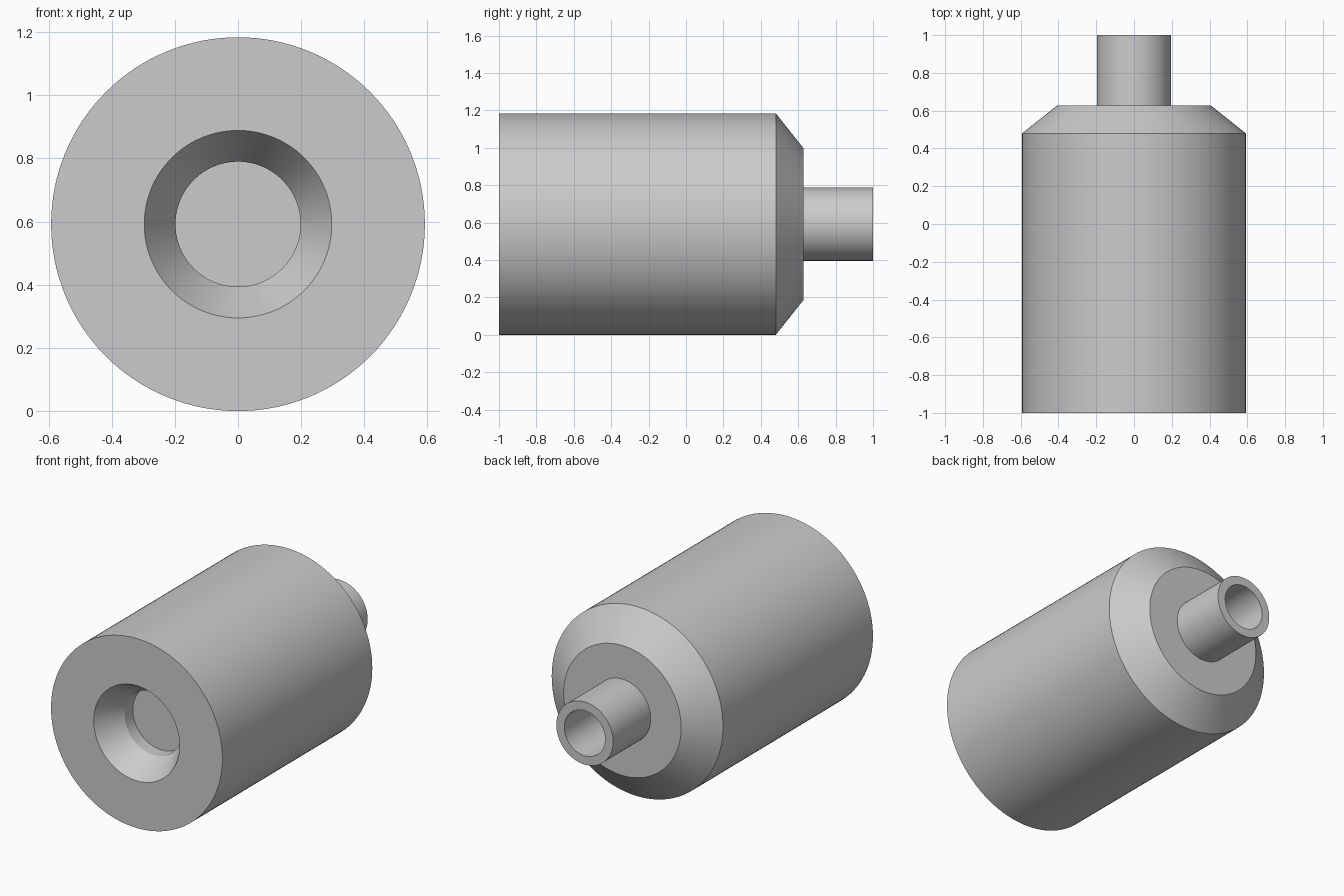
import bpy
import bmesh
import math
from mathutils import Vector

cube = bpy.data.objects.get("Cube")
if cube:
    bpy.data.objects.remove(cube, do_unlink=True)

RADIUS = 0.592
SEGMENTS = 128

# One plain grey for the whole model
grey = bpy.data.materials.new("light_grey")
grey.use_nodes = True
colour = (0.6, 0.6, 0.6, 1)
grey.diffuse_color = colour
grey.node_tree.nodes["Principled BSDF"].inputs["Base Color"].default_value = colour


def lathe(name, profile):
    """Spin a (radius, y) profile around the long axis."""
    bm = bmesh.new()
    verts = [bm.verts.new((r, y, 0)) for r, y in profile]
    edges = [bm.edges.new(pair) for pair in zip(verts, verts[1:])]
    bmesh.ops.spin(bm, geom=verts + edges, cent=Vector(), axis=Vector((0, 1, 0)),
                   angle=math.tau, steps=SEGMENTS, use_duplicate=False)
    bmesh.ops.remove_doubles(bm, verts=bm.verts[:], dist=0.0001)
    bmesh.ops.recalc_face_normals(bm, faces=bm.faces[:])
    mesh = bpy.data.meshes.new(name)
    bm.to_mesh(mesh)
    bm.free()
    mesh.materials.append(grey)
    obj = bpy.data.objects.new(name, mesh)
    obj.location.z = RADIUS
    bpy.context.collection.objects.link(obj)
    bpy.ops.object.select_all(action="DESELECT")
    obj.select_set(True)
    bpy.context.view_layer.objects.active = obj
    bpy.ops.object.shade_smooth_by_angle(angle=math.radians(25))
    return obj


# Body: blind bore, flared mouth, cylinder wall, chamfered shoulder, back
lathe("body", [
    (0, -0.755), (0.198, -0.755), (0.198, -0.835), (0.297, -1),
    (RADIUS, -1), (RADIUS, 0.48), (0.406, 0.628), (0, 0.628),
])

# Hollow spout on the back
lathe("spout", [
    (0, 0.63), (0.141, 0.63), (0.141, 1), (0.196, 1), (0.196, 0.62), (0, 0.62),
])
